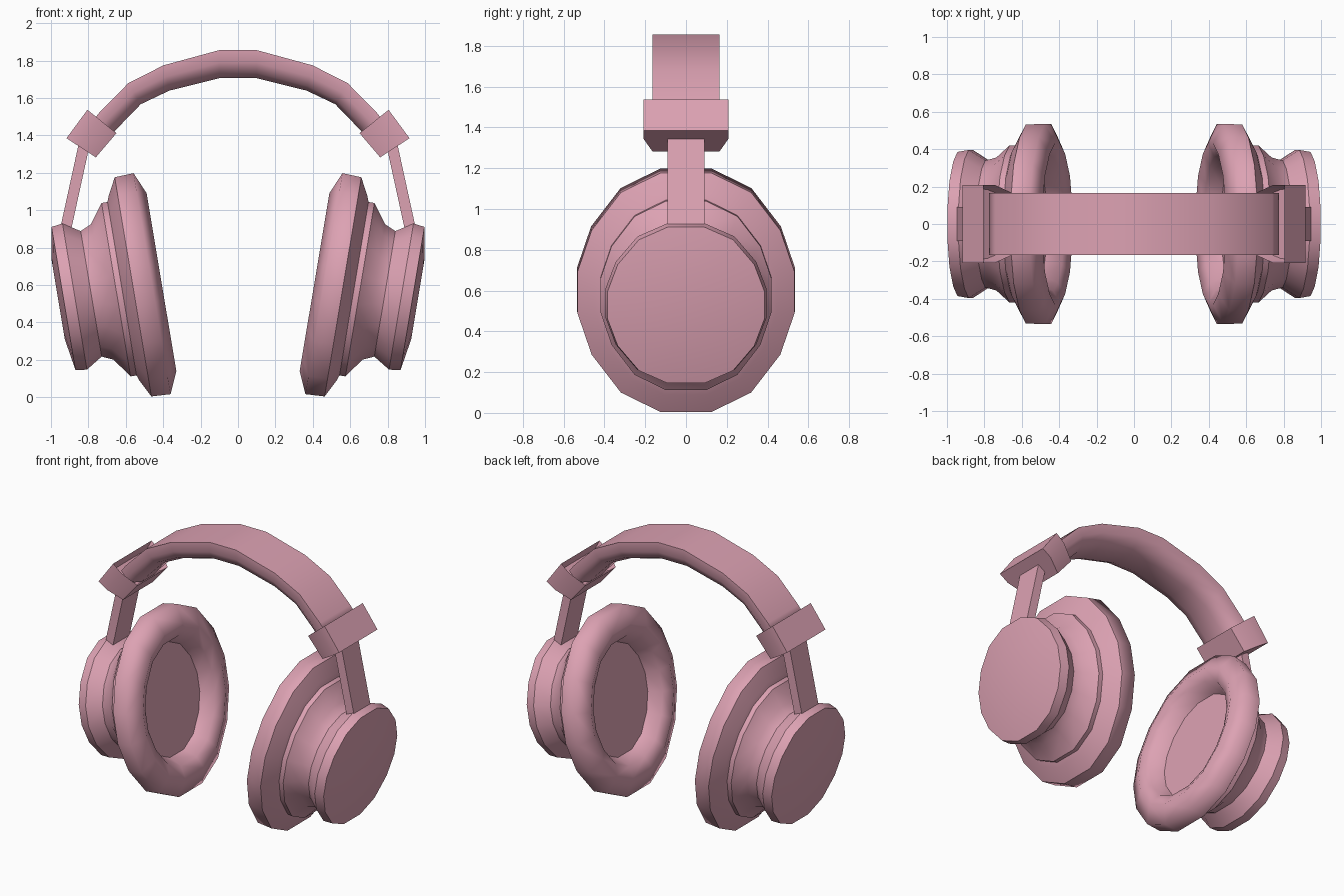
import bpy, bmesh
from math import radians, sin, cos

if "Cube" in bpy.data.objects:
    bpy.data.objects.remove(bpy.data.objects["Cube"])

pink = bpy.data.materials.new("pink")
pink.diffuse_color = (0.72, 0.36, 0.45, 1)
pink.use_nodes = True
pink.node_tree.nodes["Principled BSDF"].inputs["Base Color"].default_value = pink.diffuse_color

TILT = radians(9.5)   # lean of the ear cups
CENTRE = 0.675        # cup axis height in the tilted frame


def finish(name, bm, angle, mirror=True):
    bmesh.ops.recalc_face_normals(bm, faces=bm.faces)
    me = bpy.data.meshes.new(name)
    bm.to_mesh(me)
    bm.free()
    ob = bpy.data.objects.new(name, me)
    bpy.context.collection.objects.link(ob)
    me.materials.append(pink)
    bpy.ops.object.select_all(action='DESELECT')
    ob.select_set(True)
    bpy.context.view_layer.objects.active = ob
    bpy.ops.object.shade_smooth_by_angle(angle=radians(angle))
    if mirror:
        mod = ob.modifiers.new("mirror", 'MIRROR')
        mod.use_mirror_merge = False
    return ob


def loft(bm, rings, cap_start=True, cap_end=True):
    """Bridge closed rings of points; returns the faces capping the ends."""
    loops = [[bm.verts.new(p) for p in r] for r in rings]
    n = len(loops[0])
    for a, b in zip(loops, loops[1:]):
        for i in range(n):
            j = (i + 1) % n
            bm.faces.new((a[i], a[j], b[j], b[i]))
    caps = []
    if cap_start:
        caps.append(bm.faces.new(loops[0]))
    if cap_end:
        caps.append(bm.faces.new(loops[-1]))
    return caps


# 16-sided, slightly squared outline shared by all cup rings
quarter = [(0.235, 1.0), (0.6, 0.838), (0.87, 0.52), (1.0, 0.175)]
right_half = quarter + [(y, -z) for y, z in reversed(quarter)]
OUTLINE = right_half + [(-y, z) for y, z in reversed(right_half)]


def cup_ring(a, ry, rz):
    pts = []
    for oy, oz in OUTLINE:
        u = CENTRE + oz * rz
        pts.append((a * cos(TILT) + u * sin(TILT), oy * ry,
                    u * cos(TILT) - a * sin(TILT)))
    return pts


# ear cup housing: outer cap, waist, plate, cushion back
bm = bmesh.new()
housing = [(0.862, 0.217, 0.217), (0.833, 0.385, 0.388), (0.772, 0.396, 0.396),
           (0.683, 0.34, 0.340), (0.623, 0.355, 0.367), (0.548, 0.42, 0.470),
           (0.516, 0.42, 0.470), (0.505, 0.445, 0.500), (0.456, 0.532, 0.594)]
loft(bm, [cup_ring(*r) for r in housing], cap_end=False)
finish("ear_cup_housing", bm, 35)

# soft ear cushion with its recessed inner pad
bm = bmesh.new()
cushion = [(0.456, 0.532, 0.594), (0.353, 0.535, 0.599), (0.302, 0.43, 0.482),
           (0.335, 0.36, 0.405), (0.42, 0.32, 0.360)]
loft(bm, [cup_ring(*r) for r in cushion], cap_start=False, cap_end=False)
finish("ear_cushion", bm, 85)

bm = bmesh.new()
bm.faces.new([bm.verts.new(p) for p in cup_ring(0.42, 0.32, 0.36)])
finish("inner_pad", bm, 30)

# headband: outer and inner arch lines with a rounded underside section
outer = [(0.10, 1.856), (0.398, 1.775), (0.586, 1.68), (0.74, 1.524), (0.775, 1.48)]
inner = [(0.10, 1.706), (0.366, 1.64), (0.52, 1.567), (0.65, 1.433), (0.685, 1.39)]
side = [(0, 0.165), (0.45, 0.165), (0.82, 0.13), (1, 0.07)]
section = side + [(t, -y) for t, y in reversed(side)]
half = list(zip(outer, inner))
path = [((-o[0], o[1]), (-i[0], i[1])) for o, i in reversed(half)] + half
rings = [[(o[0] + (i[0] - o[0]) * t, y, o[1] + (i[1] - o[1]) * t)
          for t, y in section] for o, i in path]
bm = bmesh.new()
loft(bm, rings)
finish("headband", bm, 89.9, mirror=False)

# cuff at each end of the headband, hollowed where the band enters
A, B, C, D = (0.805, 1.537), (0.917, 1.385), (0.76, 1.283), (0.65, 1.412)
cuff_section = [(0, 0.208), (0.4, 0.208), (1, 0.165),
                (1, -0.165), (0.4, -0.208), (0, -0.208)]
rings = [[(p[0] + (q[0] - p[0]) * t, y, p[1] + (q[1] - p[1]) * t)
          for t, y in cuff_section] for p, q in ((A, D), (B, C))]
bm = bmesh.new()
mouth = loft(bm, rings)[0]
bmesh.ops.recalc_face_normals(bm, faces=bm.faces)
bmesh.ops.inset_region(bm, faces=[mouth], thickness=0.025)
bmesh.ops.translate(bm, verts=mouth.verts, vec=(0.036, 0, -0.048))
finish("headband_cuff", bm, 25)

# flat stem joining cuff and ear cup
bm = bmesh.new()
rings = [[(x + dx, dy, z) for dx, dy in
          ((-0.03, -0.09), (0.03, -0.09), (0.03, 0.09), (-0.03, 0.09))]
         for x, z in ((0.812, 1.40), (0.930, 0.86))]
loft(bm, rings)
finish("stem", bm, 30)
